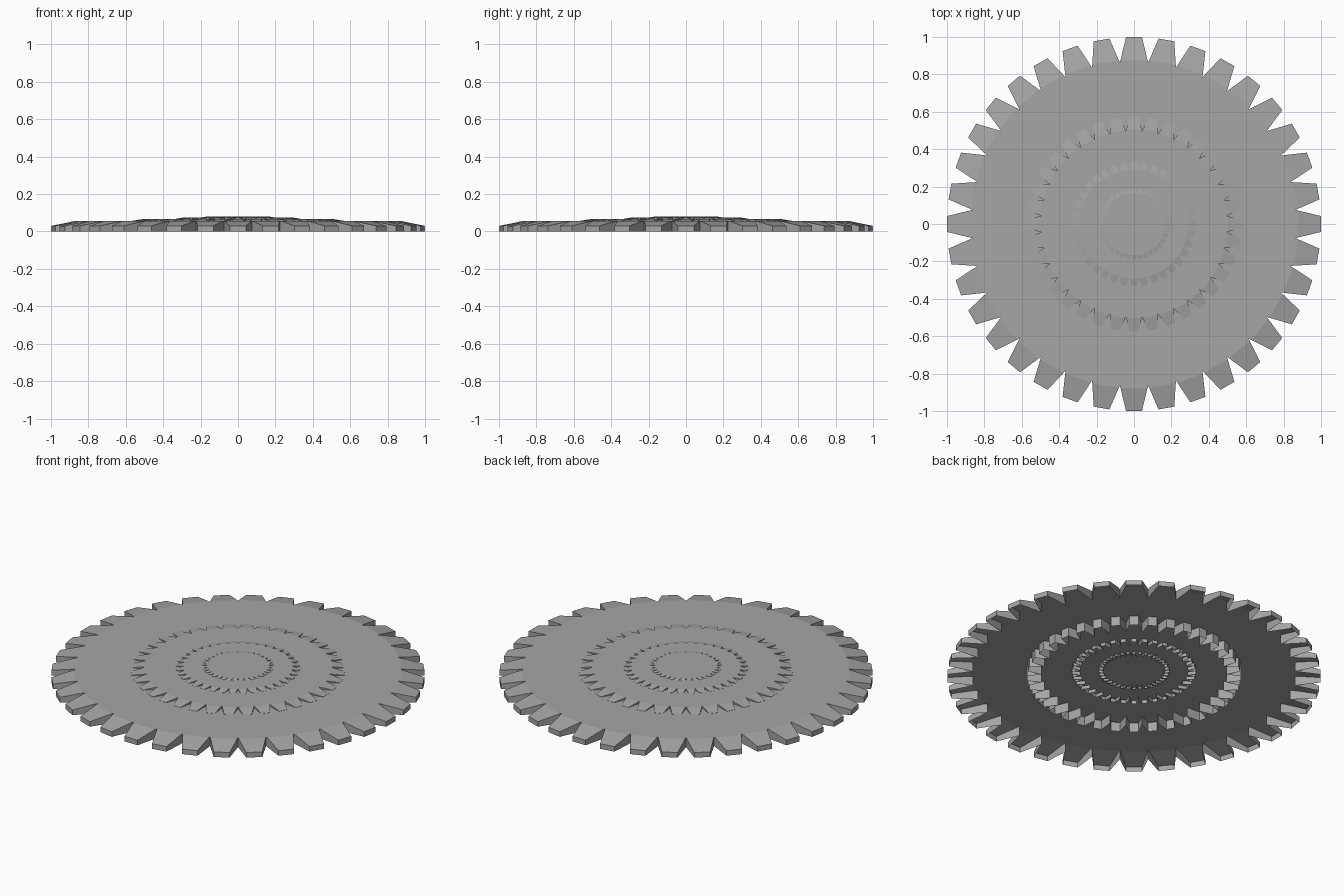
import bpy, bmesh
from math import cos, sin, radians

if "Cube" in bpy.data.objects:
    bpy.data.objects.remove(bpy.data.objects["Cube"], do_unlink=True)

GREY = (0.38, 0.38, 0.38, 1)
steel = bpy.data.materials.new("steel_grey")
steel.use_nodes = True
steel.diffuse_color = GREY
steel.node_tree.nodes["Principled BSDF"].inputs["Base Color"].default_value = GREY

TEETH = 36
STEP = 360 / TEETH
TIP_HALF = 2.45      # half the angle of a tooth tip
SHOULDER_HALF = 4.7  # half the angle where the tooth begins to slope


def gear(name, radius, bottom, tip_z, top_z):
    """Open-bottomed gear with V-shaped gaps and teeth that slope to the tip."""
    bm = bmesh.new()

    def point(r, angle, z):
        a = radians(angle)
        return bm.verts.new((radius * r * cos(a), radius * r * sin(a), z))

    # rim outline, five corners per tooth
    rim = []
    for i in range(TEETH):
        a = i * STEP
        rim.append(point(0.866, a - STEP / 2, top_z))
        rim.append(point(0.88, a - SHOULDER_HALF, top_z))
        rim.append(point(1, a - TIP_HALF, tip_z))
        rim.append(point(1, a + TIP_HALF, tip_z))
        rim.append(point(0.88, a + SHOULDER_HALF, top_z))
    foot = [bm.verts.new((v.co.x, v.co.y, bottom)) for v in rim]

    # flat disc, sloping teeth and upright walls
    bm.faces.new([v for i, v in enumerate(rim) if i % 5 not in (2, 3)])
    for i in range(0, len(rim), 5):
        bm.faces.new(rim[i + 1:i + 5])
    for i in range(len(rim)):
        j = (i + 1) % len(rim)
        bm.faces.new((foot[i], foot[j], rim[j], rim[i]))

    mesh = bpy.data.meshes.new(name)
    bm.to_mesh(mesh)
    bm.free()
    mesh.materials.append(steel)
    bpy.context.collection.objects.link(bpy.data.objects.new(name, mesh))


# four gears stacked from the widest up
gear("base_gear", 1.0, 0, 0.03, 0.055)
gear("second_gear", 0.574, 0, 0.056, 0.067)
gear("third_gear", 0.332, 0.035, 0.068, 0.075)
gear("hub_gear", 0.19, 0.042, 0.076, 0.08)
